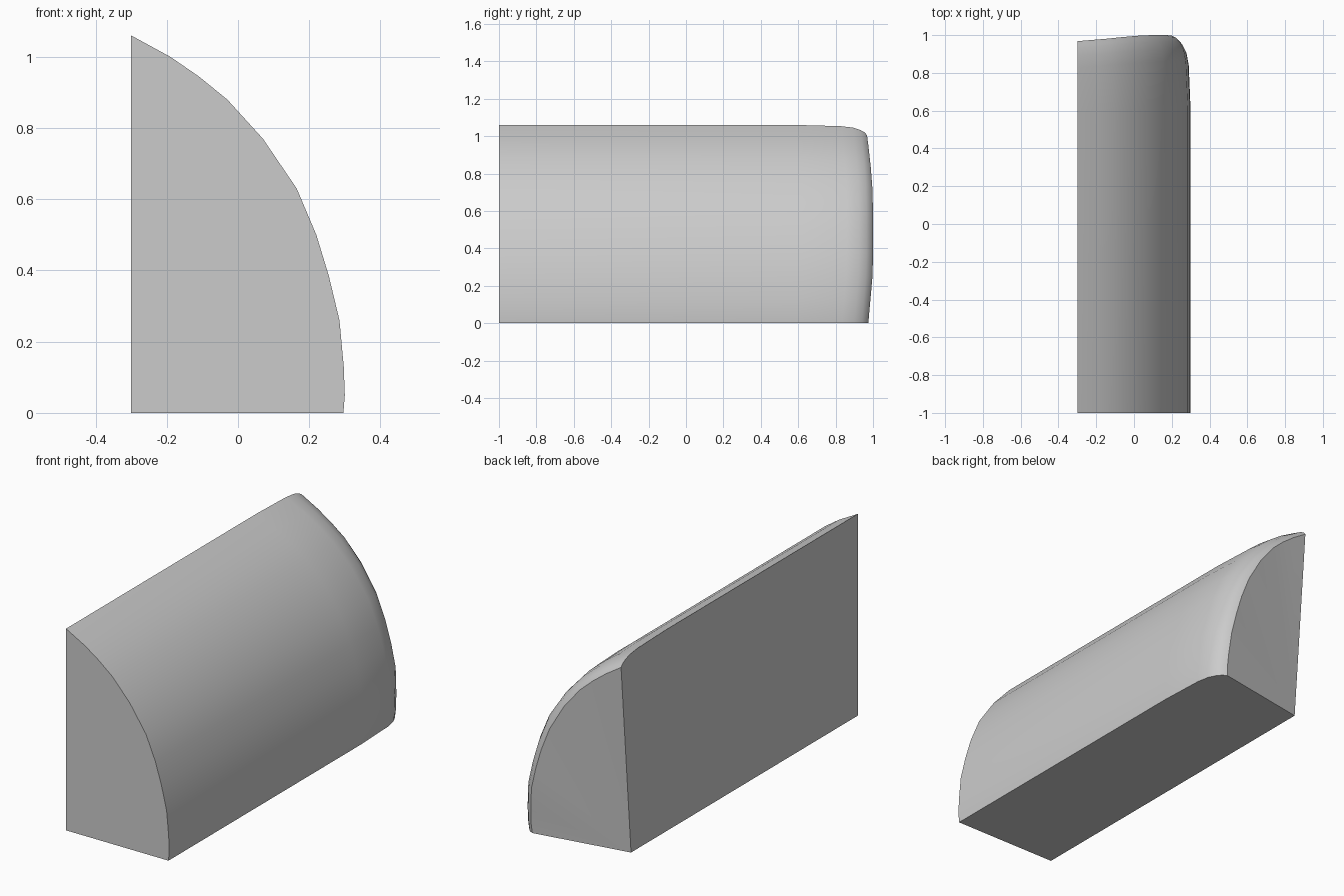
import bpy, bmesh
from mathutils import Vector

if "Cube" in bpy.data.objects:
    bpy.data.objects.remove(bpy.data.objects["Cube"])

# Quarter-round profile (x, z), from bottom outer edge up to the tall back edge
curve = [(.296, 0), (.3, .05), (.297, .13), (.285, .26), (.255, .385), (.22, .5),
         (.165, .63), (.07, .77), (-.03, .88), (-.11, .945), (-.19, 1.0), (-.3, 1.06)]
# Rounded end: (distance before the end cap, inset of the profile)
rings = [(.38, 0), (.14, .010), (.075, .022), (.035, .042), (.012, .062), (0, .085)]
# Height -> y of the end cap rim
cap = [(0, .975), (.3, 1.0), (.72, 1.0), (.88, .988), (1.06, .968)]


def cap_y(z):
    for (z0, y0), (z1, y1) in zip(cap, cap[1:]):
        if z <= z1:
            return y0 + (y1 - y0) * (z - z0) / (z1 - z0)
    return cap[-1][1]


def inset_dir(i):
    if i == 0:
        return Vector((-1, 0))
    if i == len(curve) - 1:
        return Vector((0, -.65))
    t = Vector(curve[i + 1]) - Vector(curve[i - 1])
    f = max(0, (curve[i][1] - .6) / .46)
    n = Vector((-t.y, t.x)).normalized() * (1 - .4 * f)
    if n.y > 0:
        n.y = 0
    return n


bm = bmesh.new()

# Lofted curved surface
rows = [[bm.verts.new((x, -1, z)) for x, z in curve]]
for back, d in rings:
    row = []
    for i, (x, z) in enumerate(curve):
        p = Vector((x, z)) + inset_dir(i) * d
        row.append(bm.verts.new((max(p.x, -.3), cap_y(z) - back, max(p.y, 0))))
    rows.append(row)
for a, b in zip(rows, rows[1:]):
    for i in range(len(curve) - 1):
        bm.faces.new((a[i], b[i], b[i + 1], a[i + 1]))

# Flat front, base and tall side
front = bm.verts.new((-.3, -1, 0))
rear = bm.verts.new((-.3, .885, 0))
bm.faces.new([front] + rows[0])
bm.faces.new([front, rear] + [r[0] for r in reversed(rows)])
bm.faces.new([rear, front] + [r[-1] for r in rows])

# Slanted end cap fanned from the lower rear corner
last = rows[-1]
for i in range(len(curve) - 1):
    bm.faces.new((rear, last[i + 1], last[i]))

bmesh.ops.recalc_face_normals(bm, faces=bm.faces)
mesh = bpy.data.meshes.new("rounded_block")
bm.to_mesh(mesh)
bm.free()
obj = bpy.data.objects.new("rounded_block", mesh)
bpy.context.collection.objects.link(obj)
bpy.context.view_layer.objects.active = obj
obj.select_set(True)
bpy.ops.object.shade_smooth_by_angle(angle=0.6)
